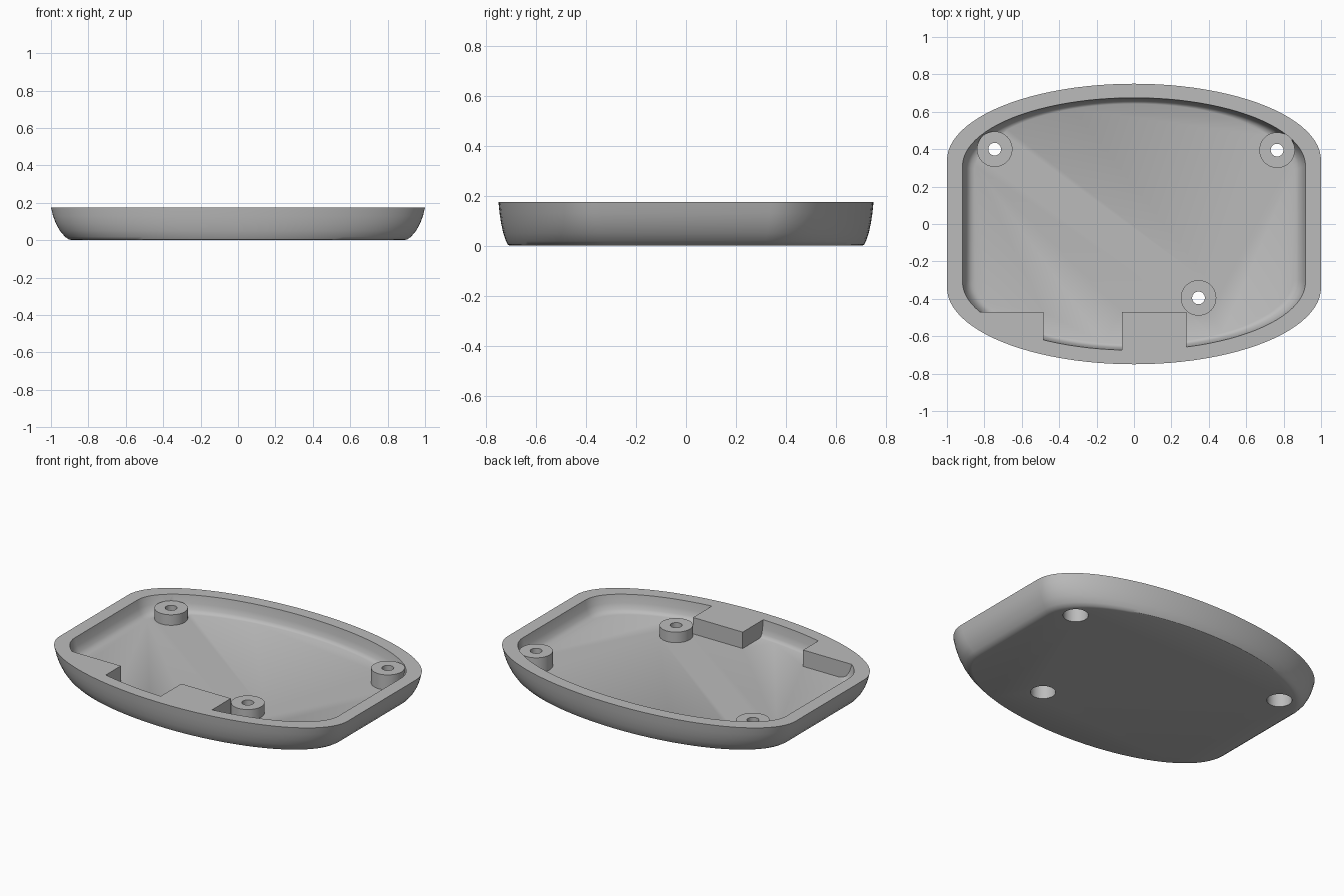
import bpy
import bmesh
from math import cos, sin, pi, radians

if "Cube" in bpy.data.objects:
    bpy.data.objects.remove(bpy.data.objects["Cube"])

HEIGHT = 0.175
FLOOR = 0.072

grey = bpy.data.materials.new("plain grey")
grey.use_nodes = True
grey.diffuse_color = (0.5, 0.5, 0.5, 1)
grey.node_tree.nodes["Principled BSDF"].inputs["Base Color"].default_value = (0.5, 0.5, 0.5, 1)


def add_object(name, bm):
    bmesh.ops.recalc_face_normals(bm, faces=bm.faces)
    mesh = bpy.data.meshes.new(name)
    bm.to_mesh(mesh)
    bm.free()
    mesh.materials.append(grey)
    obj = bpy.data.objects.new(name, mesh)
    bpy.context.collection.objects.link(obj)
    return obj


def outline(half_x, half_y, straight, steps=24):
    """Straight sides joined by half-ellipse front and back."""
    points = []
    for side in (1, -1):
        for i in range(steps * 2 + 1):
            a = pi * i / (steps * 2)
            points.append((side * half_x * cos(a),
                           side * (straight + (half_y - straight) * sin(a))))
    return points


def loft(name, half_x, half_y, straight, profile, y_ratio):
    """Stack outlines; profile holds (inset, z), drawn in less at front and back."""
    bm = bmesh.new()
    rings = []
    for inset, z in profile:
        pts = outline(half_x - inset, half_y - inset * y_ratio, straight - inset * 0.3)
        rings.append([bm.verts.new((x, y, z)) for x, y in pts])
    count = len(rings[0])
    for low, high in zip(rings, rings[1:]):
        for i in range(count):
            j = (i + 1) % count
            bm.faces.new((low[i], low[j], high[j], high[i]))
    bm.faces.new(rings[0])
    bm.faces.new(rings[-1])
    return add_object(name, bm)


def cylinder(name, x, y, radius, z0, z1):
    bm = bmesh.new()
    bmesh.ops.create_cone(bm, cap_ends=True, segments=48, radius1=radius,
                          radius2=radius, depth=z1 - z0)
    bmesh.ops.translate(bm, verts=bm.verts, vec=(x, y, (z0 + z1) / 2))
    return add_object(name, bm)


def box(name, x0, x1, y0, y1, z0, z1):
    bm = bmesh.new()
    bmesh.ops.create_cube(bm, size=1)
    for v in bm.verts:
        v.co = (x1 if v.co.x > 0 else x0, y1 if v.co.y > 0 else y0, z1 if v.co.z > 0 else z0)
    return add_object(name, bm)


def subtract(target, cutter):
    """Cut one part out of another and discard the cutter."""
    mod = target.modifiers.new("cut", 'BOOLEAN')
    mod.operation = 'DIFFERENCE'
    mod.solver = 'EXACT'
    mod.object = cutter
    bpy.context.view_layer.objects.active = target
    bpy.ops.object.modifier_apply(modifier=mod.name)
    bpy.data.objects.remove(cutter)


# Tray body with rounded lower edge
tray = loft("tray_shell", 1, 0.75, 0.34,
            [(0.115, 0), (0.095, 0.004), (0.075, 0.018), (0.048, 0.05),
             (0.026, 0.09), (0.011, 0.13), (0, HEIGHT)], 0.4)

# Cavity shape, with its wall curving into the floor
cavity = loft("cavity_cutter", 0.917, 0.675, 0.31,
              [(0.065, FLOOR), (0.045, 0.078), (0.028, 0.092), (0.012, 0.125),
               (0, HEIGHT), (0, 0.22)], 0.5)

# Two front blocks and three screw bosses stay solid inside the cavity
for x0, x1 in ((-0.95, -0.485), (-0.065, 0.28)):
    subtract(cavity, box("block", x0, x1, -0.8, -0.47, 0, 0.3))

bosses = [(-0.745, 0.40, 0.138), (0.765, 0.395, 0.166), (0.345, -0.395, 0.138)]
for x, y, top in bosses:
    subtract(cavity, cylinder("boss", x, y, 0.095, 0, 0.3))
subtract(tray, cavity)

# Lower each boss top, then bore the screw hole and the recess underneath
for x, y, top in bosses:
    subtract(tray, cylinder("boss_top_cutter", x, y, 0.0965, top, 0.3))
    subtract(tray, cylinder("screw_hole_cutter", x, y, 0.034, -0.1, 0.3))
    subtract(tray, cylinder("screw_head_cutter", x, y, 0.072, -0.1, 0.09))

# Smooth walls with crisp edges
bpy.ops.object.select_all(action='DESELECT')
tray.select_set(True)
bpy.context.view_layer.objects.active = tray
bpy.ops.object.shade_smooth_by_angle(angle=radians(32))
